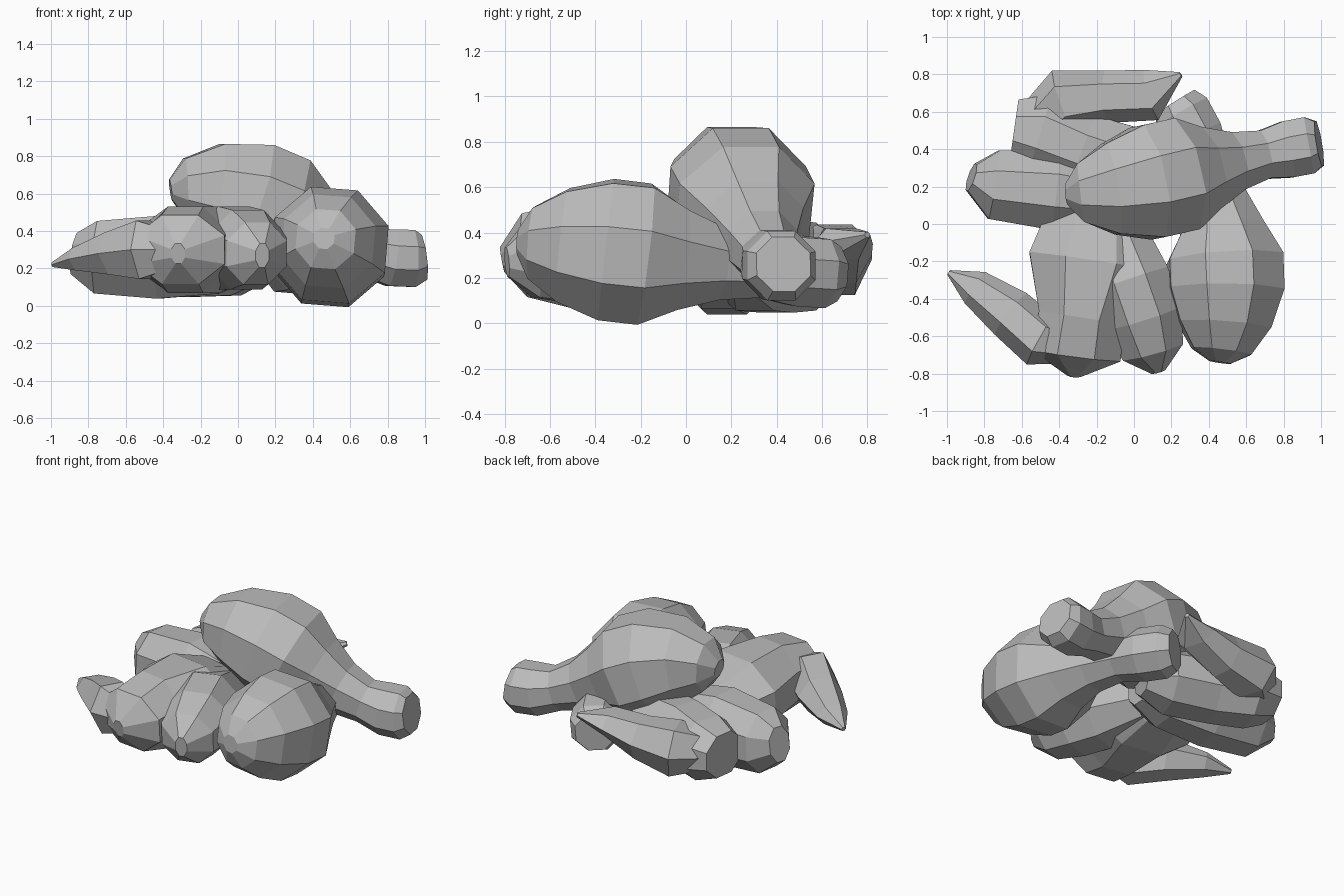
import bpy, bmesh, math
from mathutils import Vector

cube = bpy.data.objects.get("Cube")
if cube:
    bpy.data.objects.remove(cube, do_unlink=True)

GREY = (0.5, 0.5, 0.5, 1.0)
meat = bpy.data.materials.new("plain grey")
meat.use_nodes = True
meat.diffuse_color = GREY
meat.node_tree.nodes["Principled BSDF"].inputs["Base Color"].default_value = GREY


def loft(name, stations, sides=8, turn=0.5):
    """Faceted closed body; each station is x, y, z, half width, half height."""
    bm = bmesh.new()
    centres = [Vector(s[:3]) for s in stations]
    rings = []
    for i, station in enumerate(stations):
        ahead = centres[min(i + 1, len(centres) - 1)]
        behind = centres[max(i - 1, 0)]
        along = (ahead - behind).normalized()
        across = along.cross(Vector((0, 0, 1))).normalized()
        upward = across.cross(along)
        ring = []
        for k in range(sides):
            angle = math.tau * (k + turn) / sides
            offset = across * math.cos(angle) * station[3] + upward * math.sin(angle) * station[4]
            ring.append(bm.verts.new(centres[i] + offset))
        rings.append(ring)
    for first, second in zip(rings, rings[1:]):
        for k in range(sides):
            j = (k + 1) % sides
            bm.faces.new((first[k], first[j], second[j], second[k]))
    bm.faces.new(rings[0])
    bm.faces.new(rings[-1])
    bmesh.ops.recalc_face_normals(bm, faces=bm.faces)
    mesh = bpy.data.meshes.new(name)
    bm.to_mesh(mesh)
    bm.free()
    mesh.materials.append(meat)
    obj = bpy.data.objects.new(name, mesh)
    bpy.context.collection.objects.link(obj)
    return obj


# Drumstick outline: fraction along the axis, radius
DRUMSTICK = [(0, .06), (.05, .17), (.16, .265), (.3, .33), (.42, .33), (.53, .24),
             (.65, .17), (.77, .14), (.87, .165), (.96, .165), (1, .13)]


def drumstick(name, controls, turn):
    """Lofts the outline along a curved axis given by four control points."""
    a, b, c, d = (Vector(p) for p in controls)
    stations = []
    for t, radius in DRUMSTICK:
        s = 1 - t
        centre = a * s**3 + b * 3 * s * s * t + c * 3 * s * t * t + d * t**3
        stations.append((*centre, radius, radius))
    loft(name, stations, turn=turn)


drumstick("top_drumstick", [(-.36, .16, .62), (.15, .2, .72), (.55, .36, .18),
                            (.99, .43, .26)], 0.5)
drumstick("side_drumstick", [(.46, -.74, .36), (.52, -.35, .34), (.52, .2, .24),
                             (.22, .65, .22)], 0.4)

# Front wing: pointed tip, middle joint and upper joint
loft("front_wing_tip", [(-.99, -.26, .22, .015, .015), (-.85, -.34, .25, .10, .07),
                        (-.66, -.48, .28, .14, .13), (-.5, -.62, .30, .15, .18),
                        (-.36, -.65, .3, .1, .12)], 6, 0)
loft("front_wing_middle", [(-.32, -.81, .28, .04, .06), (-.31, -.7, .3, .26, .2),
                           (-.28, -.5, .3, .25, .25), (-.23, -.2, .3, .36, .25),
                           (-.2, .04, .28, .28, .17), (-.15, .14, .27, .12, .1)])
loft("front_wing_upper", [(.13, -.79, .27, .04, .07), (.1, -.68, .28, .18, .18),
                          (.05, -.5, .3, .23, .23), (-.02, -.3, .31, .23, .24),
                          (-.12, 0, .28, .17, .15)])

# Back wing: the same three parts, turned the other way
loft("back_wing_tip", [(.25, .8, .39, .015, .015), (.09, .69, .35, .14, .08),
                       (-.15, .68, .3, .14, .14), (-.38, .66, .28, .17, .18),
                       (-.5, .55, .26, .13, .13)], 6, 0)
loft("back_wing_middle", [(-.64, .51, .25, .17, .15), (-.5, .49, .25, .23, .21),
                          (-.28, .4, .25, .21, .22), (0, .3, .24, .23, .2),
                          (.15, .25, .22, .12, .1)])
loft("back_wing_upper", [(-.87, .25, .28, .08, .12), (-.75, .21, .26, .2, .21),
                         (-.42, .18, .26, .23, .24), (-.1, .14, .24, .2, .19),
                         (.08, .13, .23, .1, .1)])
